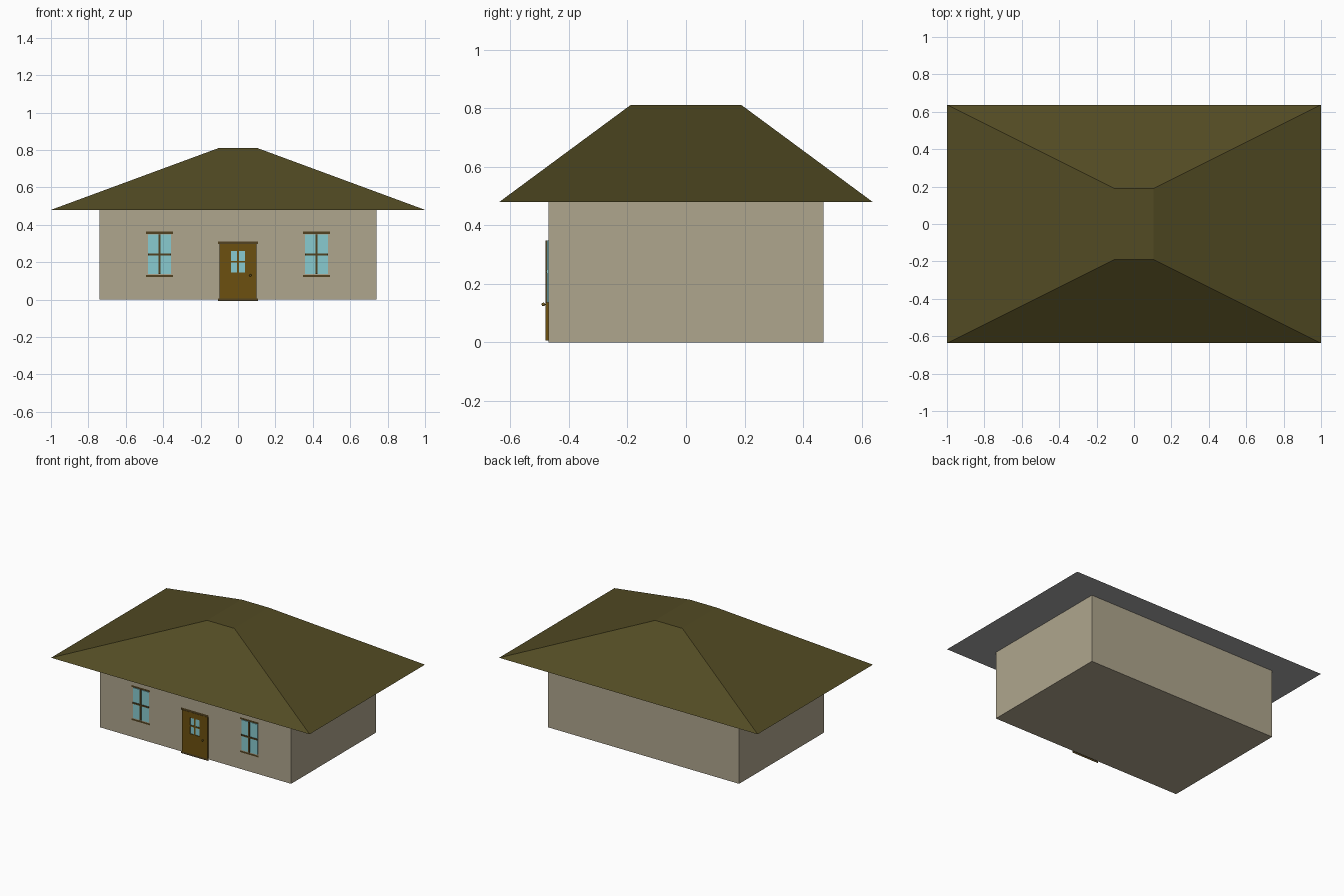
import bpy, bmesh
from mathutils import Matrix

if "Cube" in bpy.data.objects:
    bpy.data.objects.remove(bpy.data.objects["Cube"])

WALL_Y = -0.47


def material(name, rgb):
    m = bpy.data.materials.new(name)
    m.diffuse_color = (*rgb, 1)
    m.use_nodes = True
    m.node_tree.nodes["Principled BSDF"].inputs["Base Color"].default_value = m.diffuse_color
    return m


PLASTER = material("plaster", (0.43, 0.38, 0.27))
ROOF = material("roof_thatch", (0.085, 0.07, 0.017))
SOFFIT = material("soffit_grey", (0.4, 0.4, 0.4))
TRIM = material("trim_wood", (0.085, 0.055, 0.015))
DOOR = material("door_wood", (0.15, 0.08, 0.005))
GLASS = material("glass", (0.25, 0.6, 0.63))
BRASS = material("brass", (0.2, 0.13, 0.02))


def finish(bm, name, mats):
    bmesh.ops.recalc_face_normals(bm, faces=bm.faces)
    me = bpy.data.meshes.new(name)
    bm.to_mesh(me)
    bm.free()
    for m in mats:
        me.materials.append(m)
    ob = bpy.data.objects.new(name, me)
    bpy.context.collection.objects.link(ob)
    return ob


def box(name, x, y, z, mat=None):
    """Box from (min, max) pairs on each axis."""
    bm = bmesh.new()
    size = [b - a for a, b in (x, y, z)]
    mid = [(a + b) / 2 for a, b in (x, y, z)]
    bmesh.ops.create_cube(bm, size=1, matrix=Matrix.Translation(mid) @ Matrix.Diagonal((*size, 1)))
    return finish(bm, name, [mat] if mat else [])


def frame(name, x, z, width, front, mat):
    """Mitred rectangular frame standing proud of the front wall."""
    bm = bmesh.new()
    mid_y = (WALL_Y + front) / 2
    corners = [(x[0], z[0]), (x[1], z[0]), (x[1], z[1]), (x[0], z[1])]
    face = bm.faces.new([bm.verts.new((a, mid_y, b)) for a, b in corners])
    bmesh.ops.inset_region(bm, faces=[face], thickness=width, use_boundary=True)
    bmesh.ops.delete(bm, geom=[face], context='FACES')
    ob = finish(bm, name, [mat])
    solid = ob.modifiers.new("depth", 'SOLIDIFY')
    solid.thickness = WALL_Y - front
    solid.offset = 0
    return ob


# Walls
box("walls", (-0.74, 0.74), (WALL_Y, 0.47), (0, 0.48), PLASTER)

# Hipped roof with a flat top and a grey soffit
bm = bmesh.new()
eave, top = [[bm.verts.new((sx * w, sy * d, h)) for sx, sy in ((-1, -1), (1, -1), (1, 1), (-1, 1))]
             for w, d, h in ((1.0, 0.637, 0.48), (0.105, 0.19, 0.81))]
bm.faces.new(eave).material_index = 1
bm.faces.new(top)
for i in range(4):
    j = (i + 1) % 4
    bm.faces.new((eave[i], eave[j], top[j], top[i]))
finish(bm, "roof", [ROOF, SOFFIT])

# Front windows: frame, glass and crossed glazing bars
for side, c in (("left", -0.42), ("right", 0.42)):
    x, z = (c - 0.072, c + 0.072), (0.126, 0.358)
    frame(f"window_frame_{side}", x, z, 0.012, -0.482, TRIM)
    box(f"window_glass_{side}", (x[0] + 0.01, x[1] - 0.01), (-0.474, WALL_Y), (z[0] + 0.01, z[1] - 0.01), GLASS)
    box(f"window_bar_upright_{side}", (c - 0.005, c + 0.005), (-0.480, WALL_Y), (z[0] + 0.01, z[1] - 0.01), TRIM)
    box(f"window_bar_cross_{side}", (x[0] + 0.01, x[1] - 0.01), (-0.4795, WALL_Y), (0.237, 0.247), TRIM)

# Door: frame, leaf with four cut panes, glass behind
frame("door_frame", (-0.106, 0.106), (0, 0.304), 0.008, -0.485, TRIM)
leaf = box("door_leaf", (-0.099, 0.099), (-0.479, WALL_Y), (0.007, 0.297), DOOR)
for i, x in enumerate(((-0.037, -0.005), (0.005, 0.037))):
    for j, z in enumerate(((0.146, 0.198), (0.207, 0.259))):
        cut = box(f"pane_cutter_{i}{j}", x, (-0.5, -0.46), z)
        cut.hide_render = True
        cut.hide_viewport = True
        mod = leaf.modifiers.new("pane", 'BOOLEAN')
        mod.operation = 'DIFFERENCE'
        mod.object = cut
box("door_glass", (-0.04, 0.04), (-0.474, WALL_Y), (0.143, 0.262), GLASS)

# Door knob on a short stem
bm = bmesh.new()
bmesh.ops.create_uvsphere(bm, u_segments=12, v_segments=8, radius=0.006,
                          matrix=Matrix.Translation((0.066, -0.487, 0.13)))
for f in bm.faces:
    f.smooth = True
finish(bm, "door_knob", [BRASS])
box("door_knob_stem", (0.064, 0.068), (-0.485, -0.477), (0.128, 0.132), BRASS)
